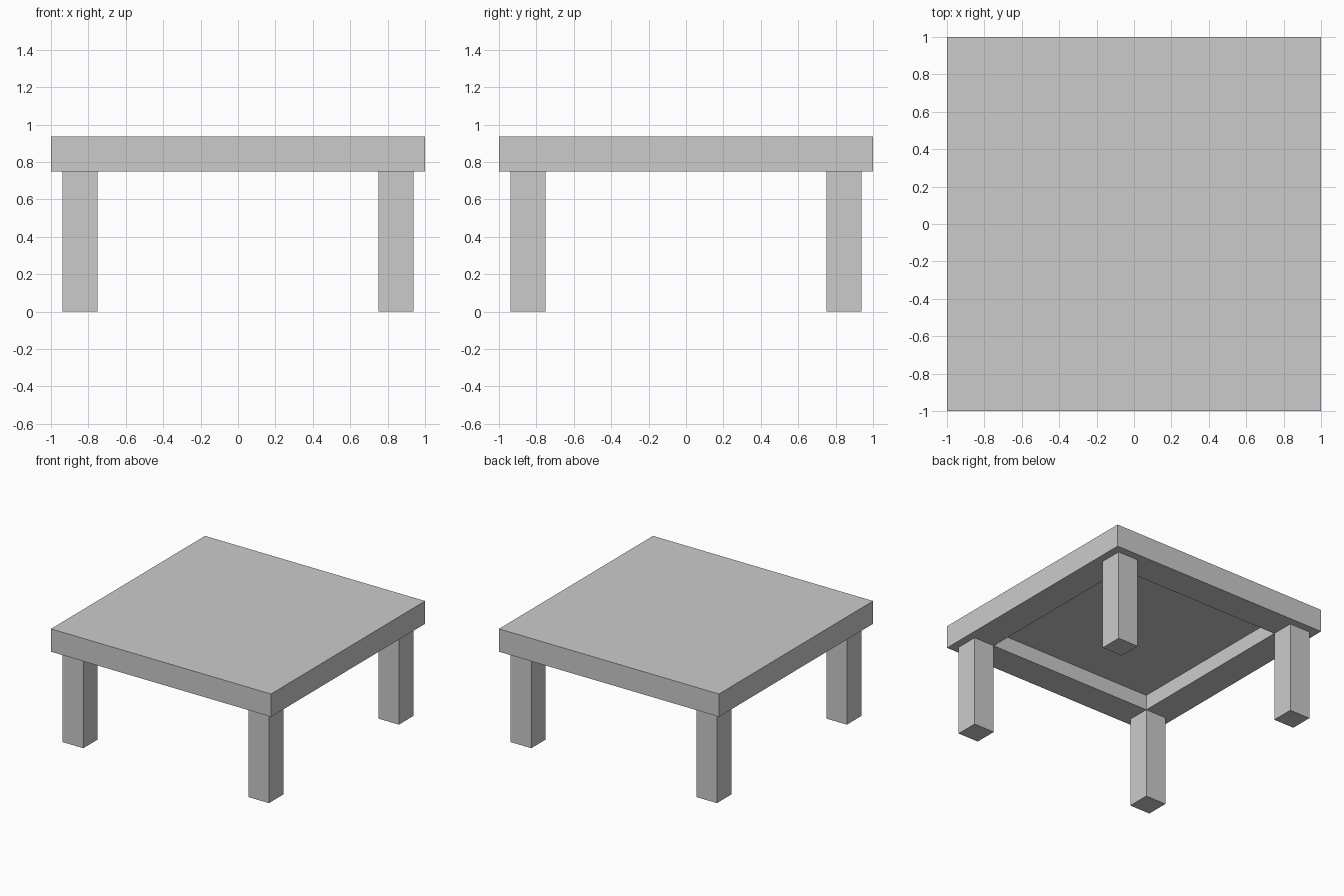
import bpy
import bmesh
from mathutils import Matrix, Vector

default = bpy.data.objects.get("Cube")
if default:
    bpy.data.objects.remove(default, do_unlink=True)

LEG_TOP = 0.75       # underside of the table rim
TOP = 0.9375         # table surface
RIM = 0.25           # width of the underside rim
RECESS = 0.125       # depth of the hollow underneath
LEG = 0.1875         # leg thickness
LEG_POS = 0.75 + LEG / 2

grey = bpy.data.materials.new("light grey")
grey.use_nodes = True
colour = (0.6, 0.6, 0.6, 1)
grey.diffuse_color = colour
grey.node_tree.nodes["Principled BSDF"].inputs["Base Color"].default_value = colour


def box(bm, size, centre):
    matrix = Matrix.Translation(centre) @ Matrix.Diagonal((*size, 1))
    bmesh.ops.create_cube(bm, size=1, matrix=matrix)


def finish(bm, name):
    bmesh.ops.recalc_face_normals(bm, faces=bm.faces)
    mesh = bpy.data.meshes.new(name)
    bm.to_mesh(mesh)
    bm.free()
    mesh.materials.append(grey)
    obj = bpy.data.objects.new(name, mesh)
    bpy.context.collection.objects.link(obj)


# Table top: flat rim below, with a straight-walled hollow inside it
bm = bmesh.new()
box(bm, (2, 2, TOP - LEG_TOP), (0, 0, (TOP + LEG_TOP) / 2))
bm.normal_update()
underside = min(bm.faces, key=lambda f: f.calc_center_median().z)
bmesh.ops.inset_region(bm, faces=[underside], thickness=RIM, use_even_offset=True)
hollow = bmesh.ops.extrude_discrete_faces(bm, faces=[underside])["faces"][0]
bmesh.ops.translate(bm, verts=hollow.verts, vec=Vector((0, 0, RECESS)))
finish(bm, "table_top")

# Four square legs
for y, depth in ((-1, "front"), (1, "back")):
    for x, side in ((-1, "right"), (1, "left")):
        bm = bmesh.new()
        box(bm, (LEG, LEG, LEG_TOP), (x * LEG_POS, y * LEG_POS, LEG_TOP / 2))
        finish(bm, f"{depth}_{side}_leg")
